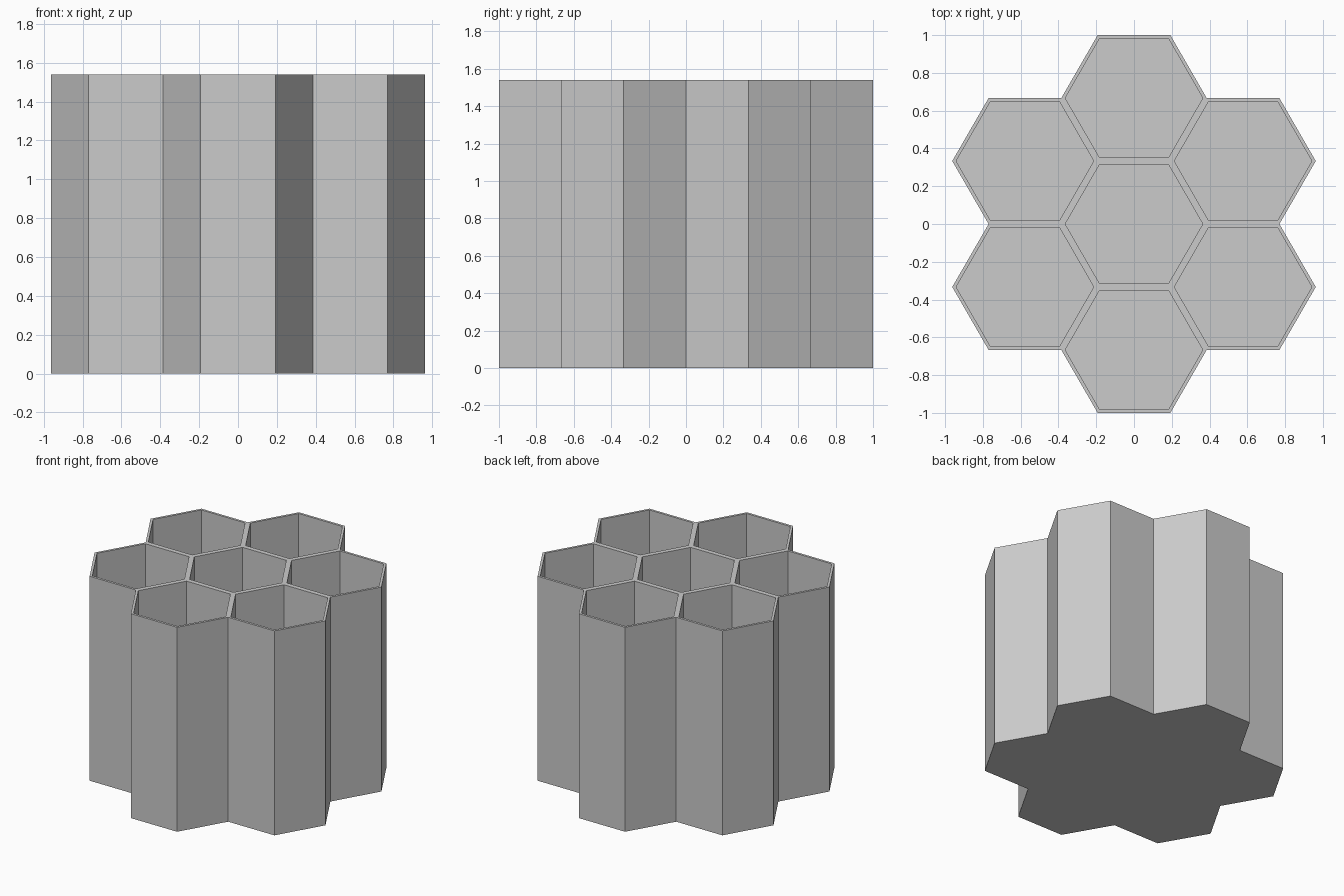
import bpy, bmesh
from math import sin, cos, pi, sqrt
from mathutils import Vector

if "Cube" in bpy.data.objects:
    bpy.data.objects.remove(bpy.data.objects["Cube"], do_unlink=True)

APOTHEM = 1 / 3       # half the flat-to-flat size of one cell
WALL = 0.018          # each cell's share of a wall
HEIGHT = 1.54
FLOOR = 0.04


def hexagon(bm, centre, apothem, z):
    """Six vertices, with flat sides facing front and back."""
    r = apothem * 2 / sqrt(3)
    return [bm.verts.new((centre.x + r * cos(i * pi / 3),
                          centre.y + r * sin(i * pi / 3), z)) for i in range(6)]


def bridge(bm, a, b):
    for i in range(6):
        j = (i + 1) % 6
        bm.faces.new((a[i], a[j], b[j], b[i]))


# One centre cell ringed by six
centres = [Vector((0, 0))]
for i in range(6):
    angle = pi / 6 + i * pi / 3
    centres.append(Vector((cos(angle), sin(angle))) * 2 * APOTHEM)

bm = bmesh.new()
for c in centres:
    rim = hexagon(bm, c, APOTHEM, HEIGHT)
    lip = hexagon(bm, c, APOTHEM - WALL, HEIGHT)
    base = hexagon(bm, c, APOTHEM - WALL, FLOOR)
    bridge(bm, rim, lip)
    bridge(bm, lip, base)
    bm.faces.new(base)

# Join the rims, then drop the outer walls and close the underside
bmesh.ops.remove_doubles(bm, verts=bm.verts[:], dist=0.001)
border = [e for e in bm.edges if e.is_boundary]
walls = bmesh.ops.extrude_edge_only(bm, edges=border)["geom"]
for v in walls:
    if isinstance(v, bmesh.types.BMVert):
        v.co.z = 0
bmesh.ops.edgeloop_fill(bm, edges=[e for e in bm.edges if e.is_boundary])
bmesh.ops.recalc_face_normals(bm, faces=bm.faces[:])

mesh = bpy.data.meshes.new("honeycomb_holder")
bm.to_mesh(mesh)
bm.free()
holder = bpy.data.objects.new("honeycomb_holder", mesh)
bpy.context.collection.objects.link(holder)

# Plain grey
grey = bpy.data.materials.new("light grey")
grey.use_nodes = True
colour = (0.6, 0.6, 0.6, 1)
grey.diffuse_color = colour
grey.node_tree.nodes["Principled BSDF"].inputs["Base Color"].default_value = colour
mesh.materials.append(grey)
